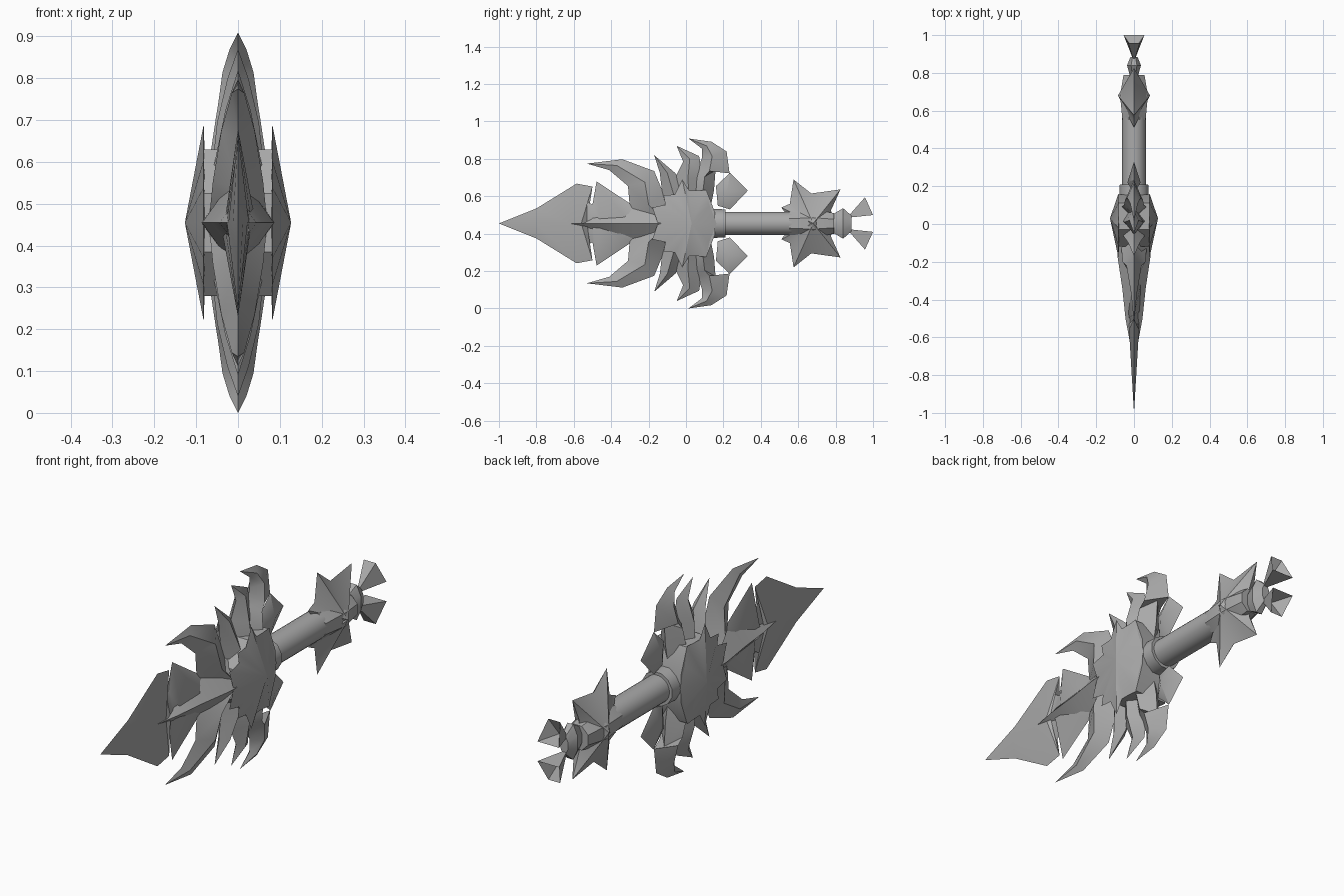
import bpy, math

if "Cube" in bpy.data.objects:
    bpy.data.objects.remove(bpy.data.objects["Cube"], do_unlink=True)

MID = 0.4545  # height of the weapon's long axis

steel = bpy.data.materials.new("grey_steel")
steel.use_nodes = True
GREY = (0.4, 0.4, 0.4, 1)
steel.diffuse_color = GREY
steel.node_tree.nodes["Principled BSDF"].inputs["Base Color"].default_value = GREY


def build(name, verts, faces, angle=30):
    """Make an object from points (x, y, height above the axis)."""
    mesh = bpy.data.meshes.new(name)
    mesh.from_pydata([(x, y, h + MID) for x, y, h in verts], [], faces)
    mesh.materials.append(steel)
    obj = bpy.data.objects.new(name, mesh)
    bpy.context.collection.objects.link(obj)
    bpy.ops.object.select_all(action="DESELECT")
    obj.select_set(True)
    bpy.context.view_layer.objects.active = obj
    bpy.ops.object.mode_set(mode="EDIT")
    bpy.ops.mesh.select_all(action="SELECT")
    bpy.ops.mesh.remove_doubles(threshold=0.0005)
    bpy.ops.mesh.normals_make_consistent(inside=False)
    bpy.ops.object.mode_set(mode="OBJECT")
    bpy.ops.object.shade_smooth_by_angle(angle=math.radians(angle))
    return obj


def fin(name, rows, side=1):
    """Lens-shaped fin; each row is front edge, ridge (y, h, thickness), back edge."""
    verts, faces = [], []
    for (ay, ah), (ry, rh, t), (by, bh) in rows:
        verts += [(0, ay, ah * side), (t, ry, rh * side),
                  (0, by, bh * side), (-t, ry, rh * side)]
    for r in range(len(rows) - 1):
        for i in range(4):
            j = (i + 1) % 4
            faces.append((4 * r + i, 4 * r + j, 4 * r + 4 + j, 4 * r + 4 + i))
    return build(name, verts, faces)


def star(name, outline, centre, rim=0.0, both=True):
    """Faceted star: rim points fanned to a raised centre on one or both sides."""
    n = len(outline)
    cy, ch, t = centre
    verts = [(rim, y, h) for y, h in outline] + [(t, cy, ch)]
    verts.append((-t if both else rim * 0.9, cy, ch))
    faces = []
    for i in range(n):
        j = (i + 1) % n
        faces += [(i, j, n), (j, i, n + 1)]
    return build(name, verts, faces, 35)


def lathe(name, profile, sides, flat=1.0):
    """Turned part around the long axis from (y, radius) points."""
    verts, faces = [], []
    for y, r in profile:
        for i in range(sides):
            a = 2 * math.pi * (i + 0.5) / sides
            verts.append((r * flat * math.cos(a), y, r * math.sin(a)))
    for k in range(len(profile) - 1):
        for i in range(sides):
            j = (i + 1) % sides
            faces.append((k * sides + i, k * sides + j,
                          (k + 1) * sides + j, (k + 1) * sides + i))
    last = len(verts) - sides
    faces += [tuple(range(sides)), tuple(range(last, last + sides))]
    return build(name, verts, faces)


def mirrored(half):
    """Close an upper outline with its reflection below the axis."""
    return half + [(y, -h) for y, h in reversed(half) if h > 0]


# Blade with notched edges: edge y, edge height, ridge y
blade = [(-1, 0, -1), (-.8, .08, -.8), (-.585, .213, -.62), (-.5, .197, -.56),
         (-.53, .118, -.53), (-.5, .1, -.5), (-.478, .225, -.46),
         (-.29, .1, -.3), (-.15, .1, -.15), (0, .1, 0)]
fin("blade", [((y, h), (r, 0, .06 * (r + 1)), (y, -h)) for y, h, r in blade])

# Raised rib along the blade
rib = [(-.62, 0, .023), (-.5, .055, .045), (-.34, .075, .062),
       (-.18, .12, .086), (0, .12, .09)]
fin("blade_rib", [((y, h), (y, 0, t), (y, -h)) for y, h, t in rib])

# Guard fins, repeated above and below
WING = [((-.53, .32), (-.53, .32, 0), (-.53, .32)),
        ((-.41, .285), (-.37, .31, .015), (-.34, .343)),
        ((-.31, .2), (-.22, .22, .04), (-.17, .28)),
        ((-.3, .08), (-.2, .1, .06), (-.12, .16)),
        ((-.2, 0), (-.1, 0, .07), (-.04, 0))]
FRONT_FIN = [((-.17, .365), (-.17, .365, 0), (-.17, .365)),
             ((-.14, .27), (-.1, .27, .03), (-.056, .268)),
             ((-.12, .1), (-.05, .1, .065), (.03, .1))]
MIDDLE_FIN = [((-.05, .415), (-.05, .415, 0), (-.05, .415)),
              ((-.015, .33), (.02, .345, .025), (.07, .36)),
              ((-.055, .25), (.01, .24, .05), (.09, .25)),
              ((-.05, .1), (.02, .1, .065), (.1, .1))]
HOOK = [((.013, .4545), (.013, .4545, 0), (.013, .4545)),
        ((.085, .4), (.11, .415, .02), (.136, .437)),
        ((.085, .35), (.14, .36, .037), (.217, .385)),
        ((.06, .28), (.125, .28, .048), (.233, .268)),
        ((.04, .25), (.1, .25, .053), (.158, .284)),
        ((.03, .17), (.09, .17, .065), (.15, .18)),
        ((.03, .08), (.08, .08, .07), (.13, .08))]
DIAMOND = [(.16, .2), (.235, .27), (.33, .175), (.235, .075), (.17, .095)]

for side, tag in ((1, "upper"), (-1, "lower")):
    fin(tag + "_wing", WING, side)
    fin(tag + "_front_fin", FRONT_FIN, side)
    fin(tag + "_middle_fin", MIDDLE_FIN, side)
    fin(tag + "_hook_fin", HOOK, side)
    star(tag + "_guard_diamond", [(y, h * side) for y, h in DIAMOND],
         (.22, .17 * side, .035))

# Hub block between the side plates
hub = mirrored([(-.12, .07), (-.03, .175), (.11, .175), (.155, .06)])
n = len(hub)
build("hub", [(x, y, h) for x in (-.082, .082) for y, h in hub],
      [tuple(range(n)), tuple(range(n, 2 * n))] +
      [(i, (i + 1) % n, n + (i + 1) % n, n + i) for i in range(n)])

# Star-shaped side plates
PLATE = mirrored([(-.15, 0), (-.18, .085), (-.11, .1), (-.12, .15), (-.06, .155),
                  (-.02, .235), (.02, .17), (.11, .18), (.125, .1), (.163, 0)])
for s, tag in ((1, "left"), (-1, "right")):
    star(tag + "_hub_plate", PLATE, (.03, 0, .127 * s), .082 * s, False)

# Grip and collar
lathe("grip", [(.1, .063), (.7, .063)], 24)
lathe("grip_collar", [(.14, .08), (.21, .078)], 12)

# Pommel star with its core
POMMEL = mirrored([(.57, 0), (.51, .085), (.555, .105), (.575, .235), (.67, .16),
                   (.826, .182), (.775, .07), (.79, 0)])
star("pommel_star", POMMEL, (.68, 0, .085))
lathe("pommel_core", [(.55, .066), (.68, .08), (.79, .06)], 8)

# End cap and two flared, hollow prongs
lathe("end_cap", [(.78, .05), (.84, .088), (.885, .045)], 8, .45)
for side, tag in ((1, "upper"), (-1, "lower")):
    pts = [(0, .86, .03), (.03, .957, .14), (-.03, .957, .14),
           (-.055, 1, .045), (.055, 1, .045), (0, .92, .065)]
    build(tag + "_prong", [(x, y, h * side) for x, y, h in pts],
          [(a, *e) for a in (0, 5) for e in ((1, 2), (2, 3), (3, 4), (4, 1))])
